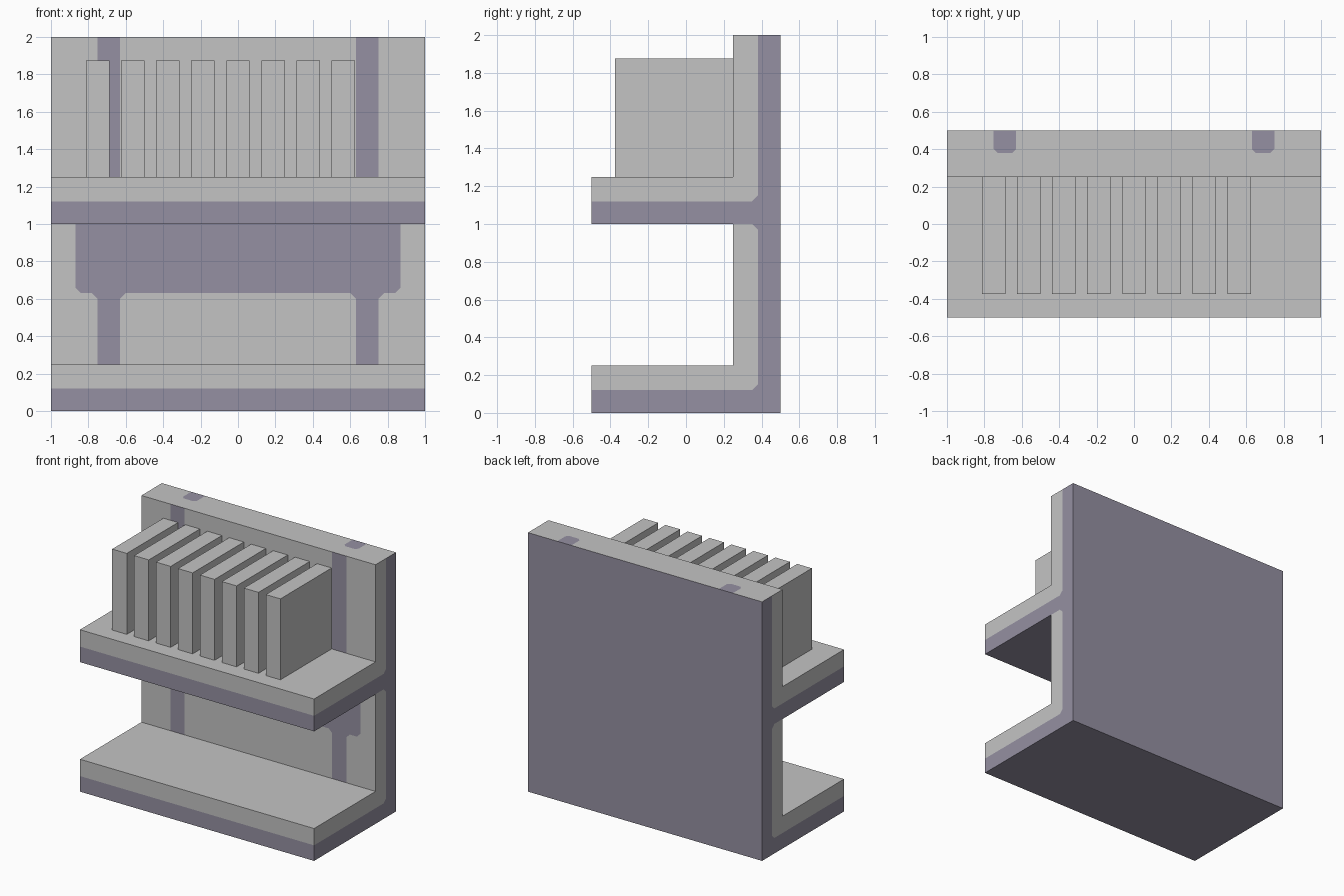
import bpy
import bmesh
from itertools import product
from mathutils import Vector

cube = bpy.data.objects.get("Cube")
if cube:
    bpy.data.objects.remove(cube)


def material(name, colour):
    mat = bpy.data.materials.new(name)
    mat.use_nodes = True
    mat.diffuse_color = colour
    mat.node_tree.nodes["Principled BSDF"].inputs["Base Color"].default_value = colour
    return mat


LIGHT, DARK = 0, 1
MATS = [material("light_grey", (0.55, 0.55, 0.55, 1)),
        material("purple_grey", (0.30, 0.28, 0.36, 1))]

# Cut positions along each axis
STRIPE_IN, STRIPE_OUT, PANEL = 0.63, 0.75, 0.87
WALL, BACKING = 0.25, 0.38
PANEL_LOW, SHELF, LAYER = 0.63, 0.25, 0.12
half = [STRIPE_IN, STRIPE_OUT, PANEL, 1]
CUTS = [[-v for v in reversed(half)] + half,
        [-0.5, WALL, BACKING, 0.5],
        [0, LAYER, SHELF, PANEL_LOW, 1, 1 + LAYER, 1 + SHELF, 2]]


def solid(cell):
    """A cell is filled in the back wall and in the two shelves."""
    if any(not 0 <= i < len(cuts) - 1 for i, cuts in zip(cell, CUTS)):
        return False
    z = CUTS[2][cell[2]]
    return cell[1] > 0 or z < SHELF or 1 <= z < 1 + SHELF


def face_colour(c, axis, sign):
    """Colour of a frame face from its centre and direction."""
    in_stripe = STRIPE_IN < abs(c.x) < STRIPE_OUT
    low_layer = c.z < LAYER or 1 < c.z < 1 + LAYER
    if axis == 0:
        dark = low_layer or c.y > BACKING
    elif axis == 1 and sign < 0:
        on_wall = c.y > 0
        panel = PANEL_LOW < c.z < 1 and abs(c.x) < PANEL
        dark = (in_stripe or panel) if on_wall else low_layer
    elif axis == 2 and sign > 0:
        dark = in_stripe and c.y > BACKING
    else:
        dark = True
    return DARK if dark else LIGHT


def chamfer(bm, corner, direction, colour, size=0.03):
    """Clip the corner of one flat colour patch and recolour the clipped piece."""
    corner, direction = Vector(corner), Vector(direction)
    for face in list(bm.faces):
        if not any((v.co - corner).length < 1e-4 for v in face.verts):
            continue
        offset = face.calc_center_median() - corner
        if any(o * d <= 0 if d else abs(o) > 1e-4 for o, d in zip(offset, direction)):
            continue
        point = corner + direction * size / 2
        cut = bmesh.ops.bisect_plane(bm, geom=[face, *face.edges, *face.verts],
                                     plane_co=point, plane_no=direction)
        for piece in (g for g in cut["geom"] if isinstance(g, bmesh.types.BMFace)):
            if (piece.calc_center_median() - point).dot(direction) < 0:
                piece.material_index = colour
        return


def finish(bm, name):
    mesh = bpy.data.meshes.new(name)
    bm.to_mesh(mesh)
    bm.free()
    for mat in MATS:
        mesh.materials.append(mat)
    obj = bpy.data.objects.new(name, mesh)
    bpy.context.collection.objects.link(obj)
    return obj


# Shelf frame: outer skin of the filled cells
bm = bmesh.new()
for cell in product(*(range(len(c) - 1) for c in CUTS)):
    if not solid(cell):
        continue
    for axis, sign in product(range(3), (-1, 1)):
        beside = list(cell)
        beside[axis] += sign
        if solid(beside):
            continue
        u, v = (axis + 1) % 3, (axis + 2) % 3
        corners = []
        for du, dv in ((0, 0), (1, 0), (1, 1), (0, 1)):
            index = list(cell)
            index[axis] += sign > 0
            index[u] += du
            index[v] += dv
            corners.append(bm.verts.new([CUTS[k][index[k]] for k in range(3)]))
        face = bm.faces.new(corners if sign > 0 else corners[::-1])
        face.material_index = face_colour(face.calc_center_median(), axis, sign)
bmesh.ops.remove_doubles(bm, verts=bm.verts[:], dist=1e-4)

# Clipped corners of the colour patches
for s in (-1, 1):
    for z, up in ((LAYER, 1), (1, -1), (1 + LAYER, 1)):
        chamfer(bm, (s, BACKING, z), (0, -1, up), DARK)
    chamfer(bm, (s * PANEL, WALL, PANEL_LOW), (-s, 0, 1), LIGHT)
    for x, d in ((STRIPE_OUT, s), (STRIPE_IN, -s)):
        chamfer(bm, (s * x, WALL, PANEL_LOW), (d, 0, -1), DARK)
        chamfer(bm, (s * x, BACKING, 2), (-d, 1, 0), LIGHT, 0.02)
finish(bm, "shelf_frame")

# Row of upright books on the upper shelf
BOOK = Vector((0.125, 0.625, 0.625))
for i in range(8):
    bm = bmesh.new()
    bmesh.ops.create_cube(bm, size=1)
    bmesh.ops.scale(bm, vec=BOOK, verts=bm.verts[:])
    book = finish(bm, f"book_{i + 1}")
    book.location = (-0.75 + i * 0.1875, WALL - BOOK.y / 2, 1 + SHELF + BOOK.z / 2)
